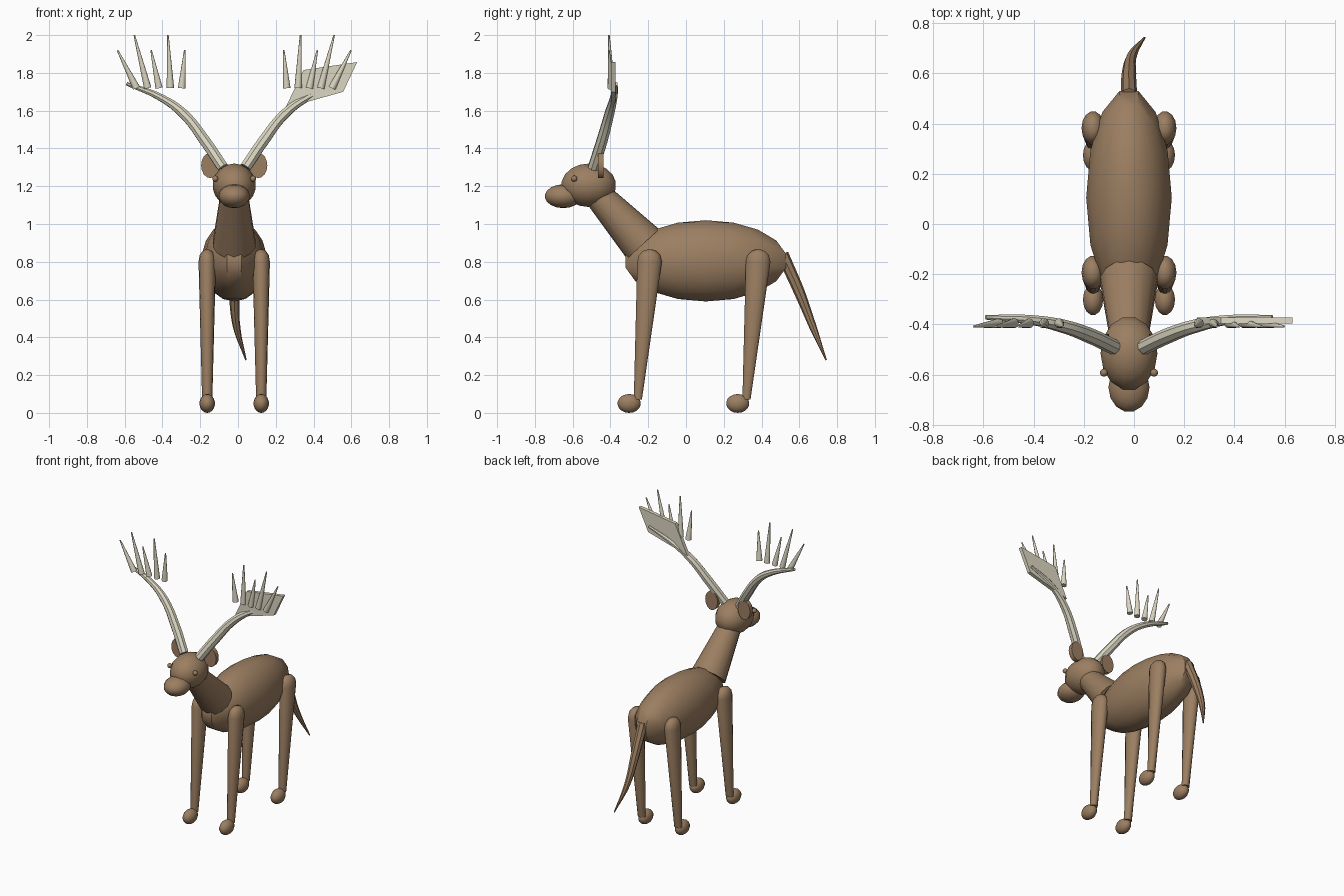
import bpy
import bmesh
from math import cos, sin, pi, radians
from mathutils import Matrix, Vector

cube = bpy.data.objects.get("Cube")
if cube:
    bpy.data.objects.remove(cube, do_unlink=True)

CX = -0.02  # mirror plane of the animal


def material(name, rgb):
    m = bpy.data.materials.new(name)
    m.use_nodes = True
    m.diffuse_color = (*rgb, 1)
    m.node_tree.nodes["Principled BSDF"].inputs["Base Color"].default_value = (*rgb, 1)
    return m


FUR = material("brown fur", (0.33, 0.21, 0.12))
ANTLER = material("pale antler", (0.72, 0.68, 0.54))


def add(name, mesh, mat, smooth=True):
    mesh.materials.clear()
    mesh.materials.append(mat)
    ob = bpy.data.objects.new(name, mesh)
    bpy.context.collection.objects.link(ob)
    if smooth:
        bpy.ops.object.select_all(action="DESELECT")
        ob.select_set(True)
        bpy.context.view_layer.objects.active = ob
        bpy.ops.object.shade_smooth_by_angle(angle=radians(40))
    return ob


def finish(name, bm, mat, smooth=True):
    bmesh.ops.recalc_face_normals(bm, faces=bm.faces)
    mesh = bpy.data.meshes.new(name)
    bm.to_mesh(mesh)
    bm.free()
    return add(name, mesh, mat, smooth)


def ellipsoid(name, center, size, mat=FUR):
    bm = bmesh.new()
    m = Matrix.LocRotScale(Vector(center), None, Vector(size)) @ Matrix.Rotation(pi / 2, 4, "Z")
    bmesh.ops.create_uvsphere(bm, u_segments=14, v_segments=9, radius=1, matrix=m)
    return finish(name, bm, mat)


def cone(name, a, b, r1, r2, mat, sides=14, stretch=(1, 1, 1)):
    a, b = Vector(a), Vector(b)
    rot = (b - a).to_track_quat("Z", "Y")
    m = Matrix.LocRotScale((a + b) / 2, rot, Vector(stretch))
    bm = bmesh.new()
    bmesh.ops.create_cone(bm, cap_ends=True, segments=sides, radius1=r1, radius2=r2,
                          depth=(b - a).length, matrix=m)
    return finish(name, bm, mat)


def tube(name, points, mat):
    # tapered tube through (x, y, z, radius) points
    cu = bpy.data.curves.new(name + " path", "CURVE")
    cu.dimensions = "3D"
    cu.bevel_depth = 1
    cu.bevel_resolution = 2
    cu.resolution_u = 6
    cu.use_fill_caps = True
    sp = cu.splines.new("BEZIER")
    sp.bezier_points.add(len(points) - 1)
    for p, (x, y, z, r) in zip(sp.bezier_points, points):
        p.co = (x, y, z)
        p.radius = r
        p.handle_left_type = p.handle_right_type = "AUTO"
    tmp = bpy.data.objects.new(name + " path", cu)
    bpy.context.collection.objects.link(tmp)
    bpy.context.view_layer.update()
    dg = bpy.context.evaluated_depsgraph_get()
    mesh = bpy.data.meshes.new_from_object(tmp.evaluated_get(dg))
    bpy.data.objects.remove(tmp, do_unlink=True)
    return add(name, mesh, mat)


def leg(name, x, y):
    # oval rings: z, y shift, half width, half depth
    rings = [(0.07, -0.062, 0.027, 0.022), (0.80, 0, 0.046, 0.067),
             (0.835, 0, 0.040, 0.058), (0.857, 0, 0.025, 0.036), (0.864, 0, 0.01, 0.014)]
    bm = bmesh.new()
    loops = []
    for z, dy, rx, ry in rings:
        loops.append([bm.verts.new((x + rx * cos(t * pi / 7), y + dy + ry * sin(t * pi / 7), z))
                      for t in range(14)])
    for lo, hi in zip(loops, loops[1:]):
        for i in range(14):
            j = (i + 1) % 14
            bm.faces.new((lo[i], lo[j], hi[j], hi[i]))
    bm.faces.new(loops[0])
    bm.faces.new(loops[-1])
    return finish(name, bm, FUR)


# Torso, neck, head
ellipsoid("body", (CX, 0.105, 0.805), (0.173, 0.442, 0.215))
cone("neck", (CX, -0.227, 0.894), (CX, -0.47, 1.157), 0.116, 0.074, FUR)
ellipsoid("head", (CX, -0.515, 1.205), (0.115, 0.149, 0.115))
ellipsoid("muzzle", (CX, -0.65, 1.147), (0.083, 0.1, 0.063))

# Tail
tube("tail", [(CX, 0.51, 0.84, 0.033), (CX, 0.60, 0.64, 0.029),
              (CX + 0.012, 0.67, 0.46, 0.02), (CX + 0.062, 0.742, 0.28, 0.004)], FUR)

for side, s in (("left", 1), ("right", -1)):
    # Legs and feet
    for end, y in (("front", -0.193), ("rear", 0.382)):
        leg(f"{end}_{side}_leg", CX + s * 0.143, y)
        ellipsoid(f"{end}_{side}_foot", (CX + s * 0.143, y - 0.108, 0.05), (0.041, 0.063, 0.05))
    # Ears and eyes
    ex = CX + s * 0.127
    cone(f"{side}_ear", (ex, -0.437, 1.31), (ex, -0.467, 1.31), 0.067, 0.067, FUR, 16, (0.72, 1, 1))
    ellipsoid(f"{side}_eye", (CX + s * 0.1, -0.592, 1.24), (0.016, 0.016, 0.016))
    # Antler beam
    beam = [(0.06, -0.49, 1.30, 0.031), (0.155, -0.445, 1.44, 0.031), (0.27, -0.405, 1.585, 0.027),
            (0.39, -0.382, 1.67, 0.02), (0.57, -0.371, 1.743, 0.01)]
    tube(f"{side}_antler", [(CX + s * x, y, z, r) for x, y, z, r in beam], ANTLER)
    # Tines, alternating short and tall
    for i in range(5):
        base = (CX + s * (0.278 + 0.06 * i), -0.395, 1.72)
        tip = (CX + s * (0.262 + 0.089 * i), -0.408, 2.0 if i % 2 else 1.92)
        cone(f"{side}_tine_{i + 1}", base, tip, 0.02, 0.004, ANTLER, 10)

# Flat antler blade, on the left antler only
bm = bmesh.new()
outline = [(0.251, 1.614), (0.557, 1.70), (0.631, 1.857), (0.346, 1.815)]
face = bm.faces.new([bm.verts.new((x, -0.397, z)) for x, z in outline])
ext = bmesh.ops.extrude_face_region(bm, geom=[face])
bmesh.ops.translate(bm, vec=(0, 0.025, 0),
                    verts=[v for v in ext["geom"] if isinstance(v, bmesh.types.BMVert)])
if not face.is_valid or all(abs(v.co.y + 0.397) < 1e-5 for e in bm.edges if e.is_boundary for v in e.verts):
    bmesh.ops.holes_fill(bm, edges=[e for e in bm.edges if e.is_boundary])
finish("left_antler_blade", bm, ANTLER, smooth=False)
